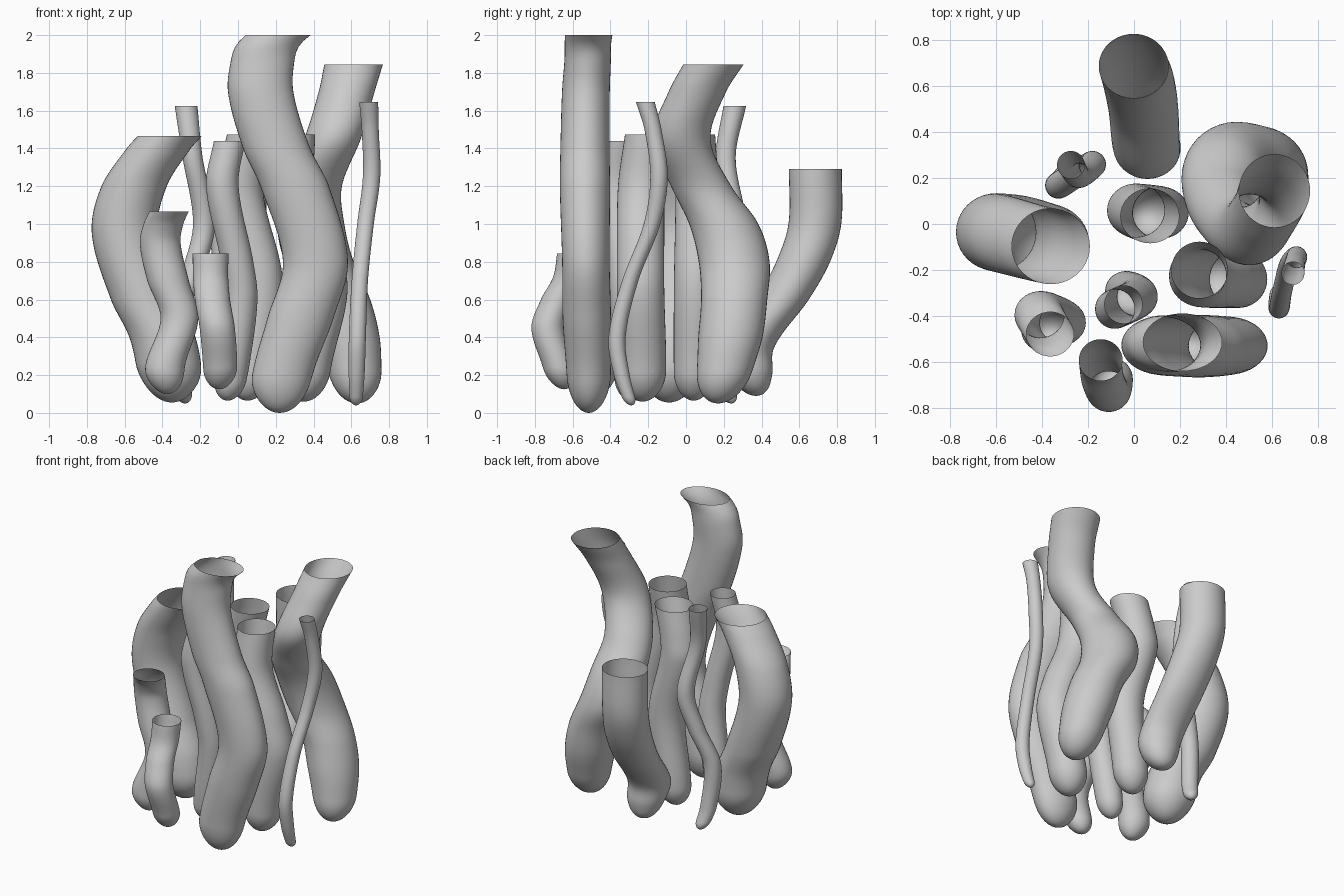
import bpy, bmesh, math

SIDES, STEPS = 40, 56


def sample(rows, z):
    """Smooth (cubic Hermite) interpolation of x, y, r over height."""
    n = len(rows)

    def slope(i, c):
        a, b = rows[max(i - 1, 0)], rows[min(i + 1, n - 1)]
        return (b[c] - a[c]) / (b[0] - a[0])

    i = 0
    while i < n - 2 and z > rows[i + 1][0]:
        i += 1
    a, b = rows[i], rows[i + 1]
    h = b[0] - a[0]
    t = min(max((z - a[0]) / h, 0), 1)
    out = []
    for c in (1, 2, 3):
        out.append((2*t**3 - 3*t**2 + 1) * a[c] + (t**3 - 2*t**2 + t) * h * slope(i, c)
                   + (3*t**2 - 2*t**3) * b[c] + (t**3 - t**2) * h * slope(i + 1, c))
    return out


def tube(name, rows, flat=1.0):
    """Curving hollow tube with a round foot and an open top; rows are (z, x, y, radius)."""
    z0, z1 = rows[0][0], rows[-1][0]
    foot = 1.35 * rows[0][3]
    levels = [z0 + foot * (1 - math.cos(math.pi / 2 * k / 12)) for k in range(1, 13)]
    levels += [z0 + foot + (z1 - z0 - foot) * k / STEPS for k in range(1, STEPS + 1)]
    bm = bmesh.new()

    def ring(z, scale):
        x, y, r = sample(rows, z)
        return [bm.verts.new((x + r * scale * math.cos(2*math.pi*k/SIDES),
                              y + r * scale * flat * math.sin(2*math.pi*k/SIDES), z))
                for k in range(SIDES)]

    rings = []
    for z in levels:
        t = min((z - z0) / foot, 1)
        rings.append(ring(z, math.sqrt(1 - (1 - t) ** 2)))
    for a, b in zip(rings, rings[1:]):
        for k in range(SIDES):
            m = (k + 1) % SIDES
            bm.faces.new((a[k], a[m], b[m], b[k]))
    tip = bm.verts.new((rows[0][1], rows[0][2], z0))
    for k in range(SIDES):
        bm.faces.new((tip, rings[0][(k + 1) % SIDES], rings[0][k]))
    for f in bm.faces:
        f.smooth = True
    mesh = bpy.data.meshes.new(name)
    bm.to_mesh(mesh)
    bm.free()
    bpy.context.collection.objects.link(bpy.data.objects.new(name, mesh))


# Large tubes
tube("tall_front_tube", [
    (0.0, .22, -.515, .15), (.2, .235, -.515, .16), (.5, .33, -.525, .175), (.8, .41, -.53, .172),
    (1.2, .30, -.535, .182), (1.4, .205, -.535, .178), (1.7, .12, -.53, .173),
    (1.88, .133, -.52, .168), (1.95, .16, -.52, .168), (2.0, .212, -.515, .172)], .73)
tube("wide_right_tube", [
    (.05, .63, .17, .13), (.2, .62, .20, .14), (.4, .585, .235, .165), (.6, .53, .255, .17),
    (.8, .43, .255, .182), (1.0, .385, .20, .178), (1.2, .395, .08, .155),
    (1.45, .50, -.025, .15), (1.7, .575, .06, .148), (1.845, .612, .145, .155)], 1.03)
tube("back_tube", [
    (.09, .075, .37, .13), (.2, .075, .345, .13), (.35, .055, .335, .145), (.6, .04, .51, .152),
    (.8, .02, .62, .155), (1.0, 0, .682, .152), (1.29, 0, .685, .152)], .92)
tube("left_tube", [
    (.055, -.35, -.09, .155), (.2, -.36, -.085, .17), (.4, -.40, -.075, .175), (.6, -.495, -.05, .178),
    (.95, -.60, -.035, .174), (1.2, -.55, -.05, .173), (1.4, -.42, -.085, .17),
    (1.465, -.362, -.097, .17)], .97)

# Medium tubes
tube("right_middle_tube", [
    (.06, .35, -.23, .115), (.25, .37, -.23, .125), (.65, .455, -.24, .125), (.9, .40, -.24, .125),
    (1.2, .285, -.235, .125), (1.475, .285, -.20, .123)])
tube("centre_tube", [
    (.065, .05, .04, .105), (.25, .07, .045, .118), (.7, .115, .05, .122), (1.15, .01, .06, .125),
    (1.3, .025, .05, .125), (1.475, .07, .035, .128)], .93)
tube("inner_front_tube", [
    (.065, -.055, -.29, .075), (.25, -.03, -.295, .09), (.6, .015, -.315, .088), (.8, -.005, -.335, .086),
    (1.2, -.083, -.37, .086), (1.44, -.045, -.35, .083)])

# Short tubes
tube("front_left_tube", [
    (.1, -.375, -.465, .09), (.25, -.385, -.46, .105), (.5, -.31, -.43, .1), (.7, -.37, -.405, .11),
    (.9, -.412, -.395, .108), (1.0, -.395, -.43, .105), (1.065, -.365, -.48, .104)], .93)
tube("front_short_tube", [
    (.125, -.1, -.645, .08), (.25, -.095, -.675, .09), (.45, -.11, -.73, .093), (.6, -.135, -.68, .093),
    (.72, -.145, -.615, .093), (.845, -.145, -.592, .095)], .95)

# Thin tubes
tube("thin_right_tube", [
    (.04, .625, -.29, .032), (.2, .628, -.34, .042), (.4, .632, -.365, .045), (.7, .645, -.295, .043),
    (1.0, .675, -.18, .044), (1.25, .707, -.143, .046), (1.5, .70, -.175, .045),
    (1.645, .692, -.215, .05)])
tube("thin_back_left_tube", [
    (.05, -.28, .24, .045), (.2, -.31, .19, .054), (.5, -.325, .17, .058), (.75, -.24, .225, .058),
    (1.0, -.18, .26, .058), (1.35, -.24, .21, .053), (1.625, -.275, .258, .06)])
